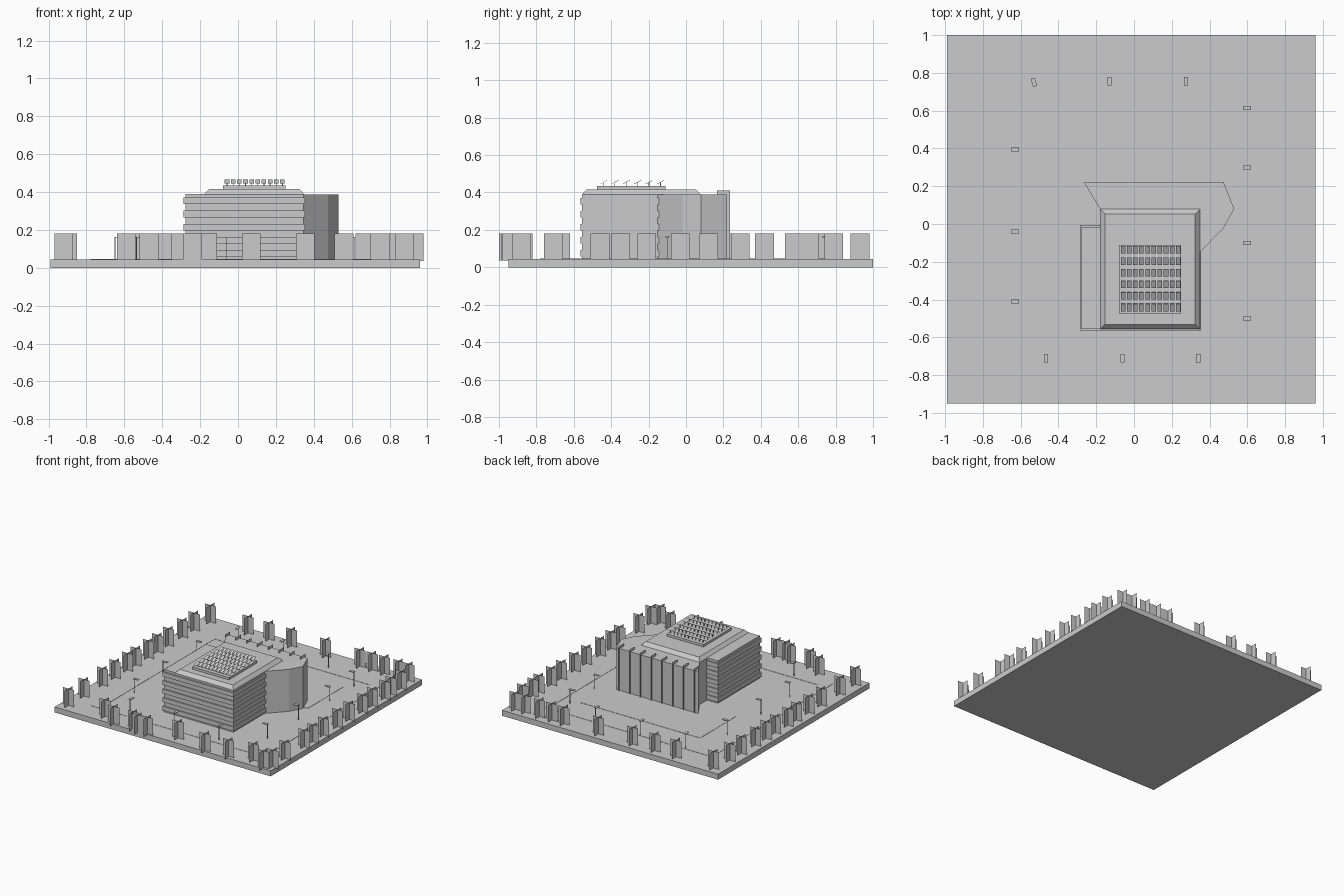
import bpy, bmesh, math
from mathutils import Matrix, Vector

if "Cube" in bpy.data.objects:
    bpy.data.objects.remove(bpy.data.objects["Cube"])

G = 0.045  # ground level on top of the site slab


def finish(name, bm, recalc=True):
    if recalc:
        bmesh.ops.recalc_face_normals(bm, faces=bm.faces)
    me = bpy.data.meshes.new(name)
    bm.to_mesh(me)
    bm.free()
    ob = bpy.data.objects.new(name, me)
    bpy.context.collection.objects.link(ob)
    return ob


def add_box(bm, x0, x1, y0, y1, z0, z1, mat=Matrix()):
    m = mat @ Matrix.Translation(((x0 + x1) / 2, (y0 + y1) / 2, (z0 + z1) / 2)) \
        @ Matrix.Diagonal((x1 - x0, y1 - y0, z1 - z0, 1))
    bmesh.ops.create_cube(bm, size=1, matrix=m)


def add_quad(bm, pts):
    bm.faces.new([bm.verts.new(p) for p in pts])


def box(name, *dims):
    bm = bmesh.new()
    add_box(bm, *dims)
    return finish(name, bm)


def prism(name, outline, z0, z1):
    bm = bmesh.new()
    face = bm.faces.new([bm.verts.new((x, y, z0)) for x, y in outline])
    ext = bmesh.ops.extrude_face_region(bm, geom=[face])
    top = [v for v in ext["geom"] if isinstance(v, bmesh.types.BMVert)]
    bmesh.ops.translate(bm, verts=top, vec=(0, 0, z1 - z0))
    if not any(f.normal.z < -0.9 for f in bm.faces):
        bmesh.ops.contextual_create(bm, geom=[e for e in bm.edges if e.is_boundary])
    return finish(name, bm)


# site slab, perimeter path and plaza
box("site_slab", -0.99, 0.96, -0.95, 1.0, 0, G)
bm = bmesh.new()
for s in (-1, 1):
    a, b = sorted((s * 0.70, s * 0.78))
    add_box(bm, -0.78, 0.78, a, b, G - 0.01, G + 0.002)
    add_box(bm, a, b, -0.70, 0.70, G - 0.01, G + 0.002)
finish("perimeter_path", bm)
box("plaza", -0.52, 0.56, 0.1, 0.56, G - 0.01, G + 0.002)

# banded office block
box("office_core", -0.277, 0.347, -0.555, -0.015, G, 0.39)
bm = bmesh.new()
for i in range(5):
    z = 0.058 + i * 0.0695
    add_box(bm, -0.287, 0.355, -0.565, -0.005, z, z + 0.035)
finish("floor_bands", bm)

# angled rear wing
prism("rear_wing", [(-0.265, 0.22), (0.475, 0.22), (0.53, 0.08), (0.475, -0.02),
                    (0.345, -0.155), (0.3, -0.15), (-0.18, -0.05), (-0.18, 0.08)], G, 0.388)

# thin fins on the rear facade
bm = bmesh.new()
for i in range(8):
    x = -0.235 + i * 0.097
    add_quad(bm, [(x, 0.165, G), (x, 0.235, G), (x, 0.235, 0.41), (x, 0.165, 0.41)])
finish("facade_fins", bm)

# sloped roof and equipment platform
bm = bmesh.new()
add_box(bm, -0.18, 0.35, -0.557, 0.08, 0.388, 0.415)
for v in bm.verts:
    if v.co.z > 0.4:
        v.co.x += 0.026 if v.co.x < 0 else -0.026
        v.co.y += 0.026 if v.co.y < -0.2 else -0.026
finish("sloped_roof", bm)
box("panel_platform", -0.08, 0.25, -0.475, -0.11, 0.41, 0.434)

# tilted solar panels on short posts
bm = bmesh.new()
for r in range(6):
    for c in range(10):
        x, y = -0.058 + c * 0.0325, -0.442 + r * 0.0612
        tilt = Matrix.Translation((x, y, 0.455)) @ Matrix.Rotation(math.radians(27), 4, 'X')
        add_box(bm, -0.012, 0.012, -0.022, 0.022, -0.001, 0.001, tilt)
        add_box(bm, x - 0.002, x + 0.002, y - 0.002, y + 0.002, 0.432, 0.455)
finish("solar_panels", bm)

# trees: two crossed upright planes each
front = [(-0.92, -0.87), (-0.59, -0.87), (-0.47, -0.93), (-0.30, -0.92), (-0.24, -0.95),
         (-0.16, -0.94), (0.07, -0.87), (0.355, -0.93), (0.56, -0.92), (0.75, -0.87),
         (0.88, -0.93), (0.93, -0.88)]
back = [(x, 0.93) for x in (-0.90, -0.56, -0.37, -0.17, 0.14, 0.45, 0.56, 0.67, 0.80, 0.89)]
left = [(-0.92, y) for y in (-0.67, -0.43, -0.27, -0.11, 0.0, 0.16, 0.28, 0.42, 0.60, 0.75)]
right = [(0.92, y) for y in (-0.71, -0.46, -0.35, -0.21, -0.03, 0.12, 0.29, 0.42, 0.58, 0.66, 0.79)]
bm = bmesh.new()
for x, y in front + back + left + right:
    for d in (Vector((0.05, 0, 0)), Vector((0, 0.05, 0))):
        lo, hi = Vector((x, y, 0.037)), Vector((x, y, 0.182))
        add_quad(bm, [lo - d, lo + d, hi + d, hi - d])
finish("trees", bm, False)

# street lamps: pole at the outer end, head reaching inward
lamps = [(-0.53, 0.75, 105), (-0.13, 0.755, 90), (0.275, 0.755, 90),
         (-0.63, 0.395, 180), (-0.63, -0.04, 180), (-0.63, -0.41, 180),
         (0.598, 0.615, 0), (0.598, 0.3, 0), (0.598, -0.1, 0), (0.598, -0.5, 0),
         (-0.465, -0.71, -90), (-0.06, -0.71, -90), (0.34, -0.71, -90)]
bm = bmesh.new()
for x, y, ang in lamps:
    m = Matrix.Translation((x, y, 0)) @ Matrix.Rotation(math.radians(ang), 4, 'Z')
    add_box(bm, -0.022, 0.022, -0.011, 0.011, 0.159, 0.164, m)
    add_box(bm, 0.017, 0.021, -0.002, 0.002, G, 0.16, m)
finish("street_lamps", bm)
